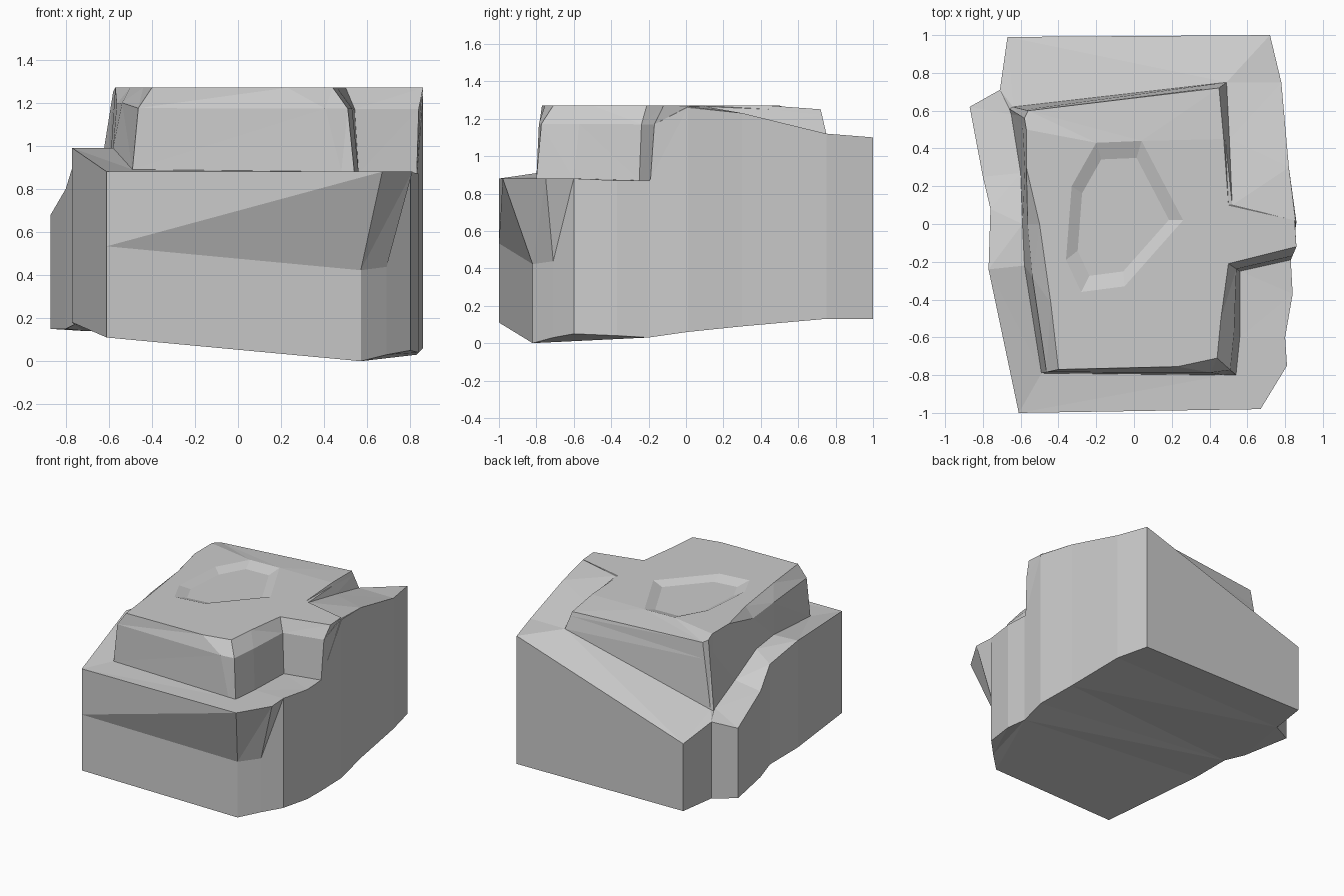
import bpy, bmesh
from mathutils import Vector

if "Cube" in bpy.data.objects:
    bpy.data.objects.remove(bpy.data.objects["Cube"])

# Outer wall outline, anticlockwise from front left: x, y, foot height, ledge height
wall = [(-.61, -1, .11, .88), (.67, -.98, 0, .88), (.81, -.75, .03, .88), (.80, -.6, .05, .88),
        (.84, -.37, .04, .87), (.83, -.2, .03, .86), (.86, .01, .06, 1.26), (.82, .3, .09, 1.23),
        (.78, .75, .13, 1.12), (.72, 1, .13, 1.10), (-.67, .99, .14, .65), (-.71, .71, .14, .72),
        (-.87, .62, .15, .68), (-.80, .25, .15, .80), (-.76, .08, .17, .93), (-.77, -.24, .18, .99)]

# Inner edge of the ledge, where the upper block rises
inner = [(-.49, -.79, .89), (.48, -.80, .88), (.54, -.80, .88), (.56, -.6, .88),
         (.56, -.25, .87), (.83, -.19, .87), (.855, .015, 1.265), (.52, .1, 1.265),
         (.505, .45, 1.19), (.49, .75, 1.12), (-.64, .62, .76), (-.66, .61, .75),
         (-.65, .58, .76), (-.60, .27, .84), (-.59, 0, .97), (-.58, -.22, .99)]

# Rim of the flat top
rim = [(-.40, -.77, 1.27), (.23, -.755, 1.27), (.44, -.71, 1.27), (.46, -.5, 1.27),
       (.50, -.21, 1.27), (.86, -.12, 1.27), (.85, .02, 1.27), (.50, .1, 1.27),
       (.475, .45, 1.27), (.45, .72, 1.25), (-.56, .60, 1.24), (-.58, .56, 1.25),
       (-.57, .5, 1.27), (-.57, .3, 1.27), (-.5, 0, 1.27), (-.44, -.42, 1.27)]

# Shallow hollow worn into the top
hollow = [(-.28, -.36), (-.05, -.33), (.26, .02), (.04, .44), (-.20, .43), (-.33, .20), (-.36, -.19)]
hollow_centre = Vector((-.08, .03))

# Undercut of the front right corner
undercut = {1: (.57, -.82), 2: (.69, -.71)}

bm = bmesh.new()


def ring(points):
    return [bm.verts.new(p) for p in points]


def bridge(a, b):
    n = len(a)
    for i in range(n):
        j = (i + 1) % n
        bm.faces.new((a[i], a[j], b[j], b[i]))


def loop_edges(loop):
    out = []
    for i, v in enumerate(loop):
        w = loop[(i + 1) % len(loop)]
        out.append(bm.edges.get((v, w)) or bm.edges.new((v, w)))
    return out


# Lower body, with a crease running across the front
foot_xy = [undercut.get(i, w[:2]) for i, w in enumerate(wall)]
foot = ring([(*p, w[2]) for p, w in zip(foot_xy, wall)])
waist = ring([(*p, w[2] + (.55 if i == 0 else .48) * (w[3] - w[2]))
              for i, (p, w) in enumerate(zip(foot_xy, wall))])
lip = ring([(w[0], w[1], w[3]) for w in wall])
bridge(foot, waist)
bridge(waist, lip)
bmesh.ops.triangulate(bm, faces=bm.faces[:], quad_method='FIXED')
bm.faces.new(foot[::-1])

# Ledge and upper block; the shoulder is chipped at the front and straight at the back
ledge = ring(inner)
chip = [.3 if i < 6 or i > 13 else .75 for i in range(len(inner))]
shoulder = ring([(a[0] + t * (b[0] - a[0]), a[1] + t * (b[1] - a[1]), a[2] + .75 * (b[2] - a[2]))
                 for a, b, t in zip(inner, rim, chip)])
top = ring(rim)
bridge(lip, ledge)
bridge(ledge, shoulder)
bridge(shoulder, top)

# Top face around the hollow
edge = ring([(x, y, 1.27) for x, y in hollow])
floor = ring([(*hollow_centre.lerp(Vector(p), .78), 1.24) for p in hollow])
bridge(edge, floor)
bm.faces.new(floor)
bmesh.ops.triangle_fill(bm, edges=loop_edges(top) + loop_edges(edge),
                        use_beauty=True, normal=(0, 0, 1))

# Flat facets
bmesh.ops.triangulate(bm, faces=bm.faces[:], quad_method='SHORT_EDGE')
bmesh.ops.recalc_face_normals(bm, faces=bm.faces[:])
mesh = bpy.data.meshes.new("boulder")
bm.to_mesh(mesh)
bm.free()
bpy.context.collection.objects.link(bpy.data.objects.new("boulder", mesh))
